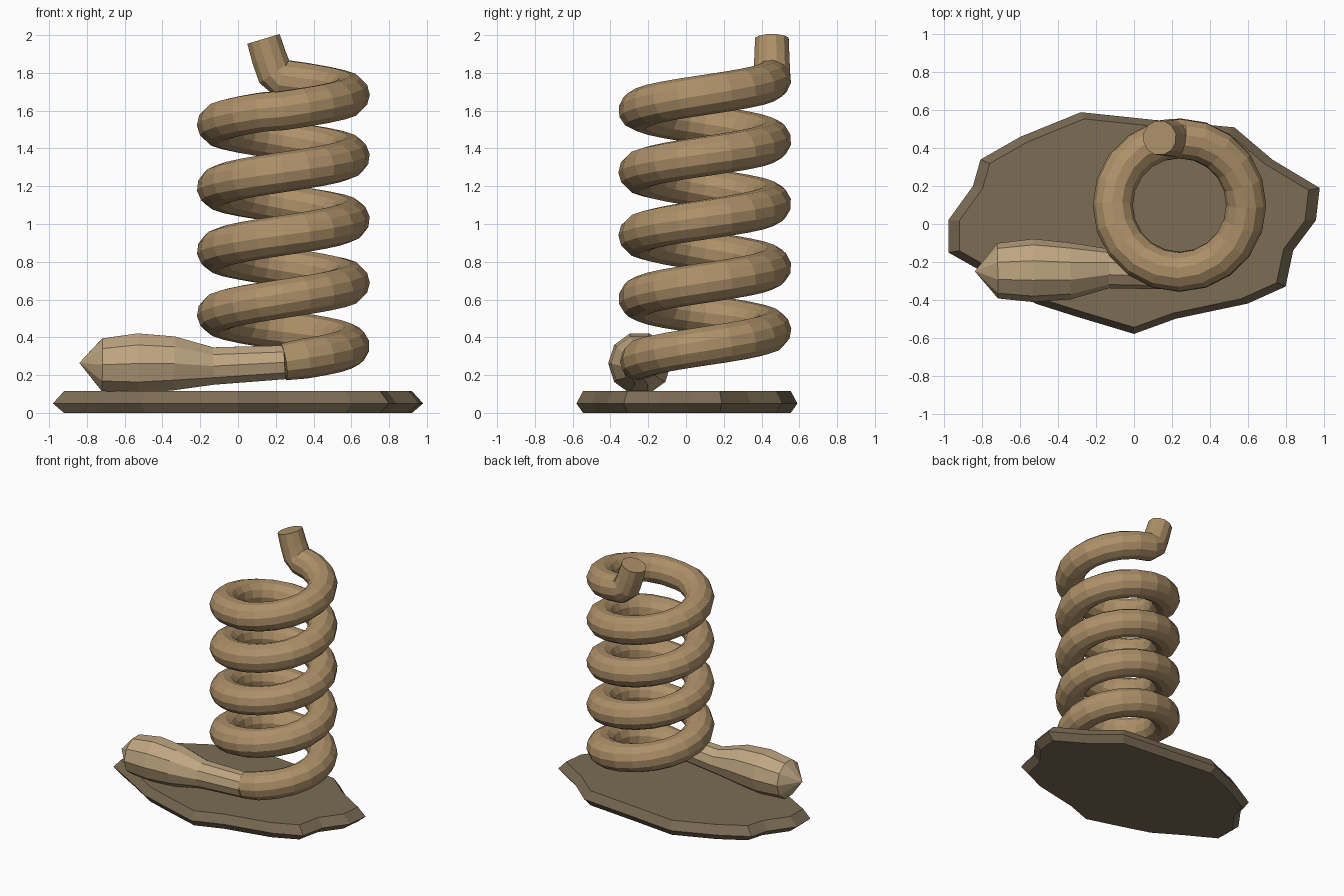
import bpy, bmesh, math
from mathutils import Vector

if "Cube" in bpy.data.objects:
    bpy.data.objects.remove(bpy.data.objects["Cube"])


def finish(bm, name, color):
    bmesh.ops.remove_doubles(bm, verts=bm.verts, dist=1e-5)
    bmesh.ops.recalc_face_normals(bm, faces=bm.faces)
    mesh = bpy.data.meshes.new(name)
    bm.to_mesh(mesh)
    bm.free()
    mat = bpy.data.materials.new(name + "_material")
    mat.diffuse_color = (*color, 1)
    mat.use_nodes = True
    mat.node_tree.nodes["Principled BSDF"].inputs["Base Color"].default_value = mat.diffuse_color
    mesh.materials.append(mat)
    obj = bpy.data.objects.new(name, mesh)
    bpy.context.collection.objects.link(obj)
    return obj


def skin(bm, rings):
    """Join matching rings of vertices and cap both ends."""
    n = len(rings[0])
    for a, b in zip(rings, rings[1:]):
        for i in range(n):
            j = (i + 1) % n
            bm.faces.new((a[i], a[j], b[j], b[i]))
    bm.faces.new(rings[0])
    bm.faces.new(rings[-1])


def tube(name, path, radii, sides, color):
    bm = bmesh.new()
    path = [Vector(p) for p in path]
    rings, side = [], Vector((0, -1, 0))
    for i, (p, r) in enumerate(zip(path, radii)):
        t = (path[min(i + 1, len(path) - 1)] - path[max(i - 1, 0)]).normalized()
        side = (side - t * side.dot(t)).normalized()
        up = t.cross(side)
        ring = []
        for k in range(sides):
            a = 2 * math.pi * k / sides
            ring.append(bm.verts.new(p + r * (side * math.cos(a) + up * math.sin(a))))
        rings.append(ring)
    skin(bm, rings)
    return finish(bm, name, color)


# Ground slab: irregular outline, widest a little below mid height
outline = [(-.98, .02), (-.85, .20), (-.81, .34), (-.60, .46), (-.28, .59),
           (.10, .55), (.53, .51), (.73, .34), (.98, .19), (.96, .02),
           (.84, -.14), (.80, -.33), (.60, -.42), (.22, -.50), (0, -.58),
           (-.30, -.49), (-.52, -.42), (-.75, -.28), (-.98, -.15)]
bm = bmesh.new()
skin(bm, [[bm.verts.new((x * s, y * s, z)) for x, y in outline]
          for s, z in ((.94, 0), (1, .05), (.94, .115))])
finish(bm, "base_slab", (.20, .15, .09))

# Coil: four and a half turns, then a neck bending upward
cx, cy, R, pitch, per_turn = .24, .10, .352, .335, 20
path = []
for i in range(int(4.5 * per_turn) + 1):
    a = -math.pi / 2 + 2 * math.pi * i / per_turn
    path.append((cx + R * math.cos(a), cy + R * math.sin(a),
                 .27 + pitch * i / per_turn * (1 if i < 80 else .993)))
radii = [.098] + [.106] * (len(path) - 1)
path += [(.195, .455, 1.80), (.165, .455, 1.88), (.135, .455, 1.98)]
radii += [.10, .096, .092]
tube("coil", path, radii, 12, (.42, .28, .14))

# Bulging end piece lying on the slab
path = [(-.84, -.25, .265), (-.72, -.247, .255), (-.53, -.245, .262),
        (-.34, -.248, .262), (-.13, -.235, .248), (.25, -.252, .268)]
tube("tail_tip", path, [0, .146, .167, .150, .104, .094], 10, (.52, .38, .22))
